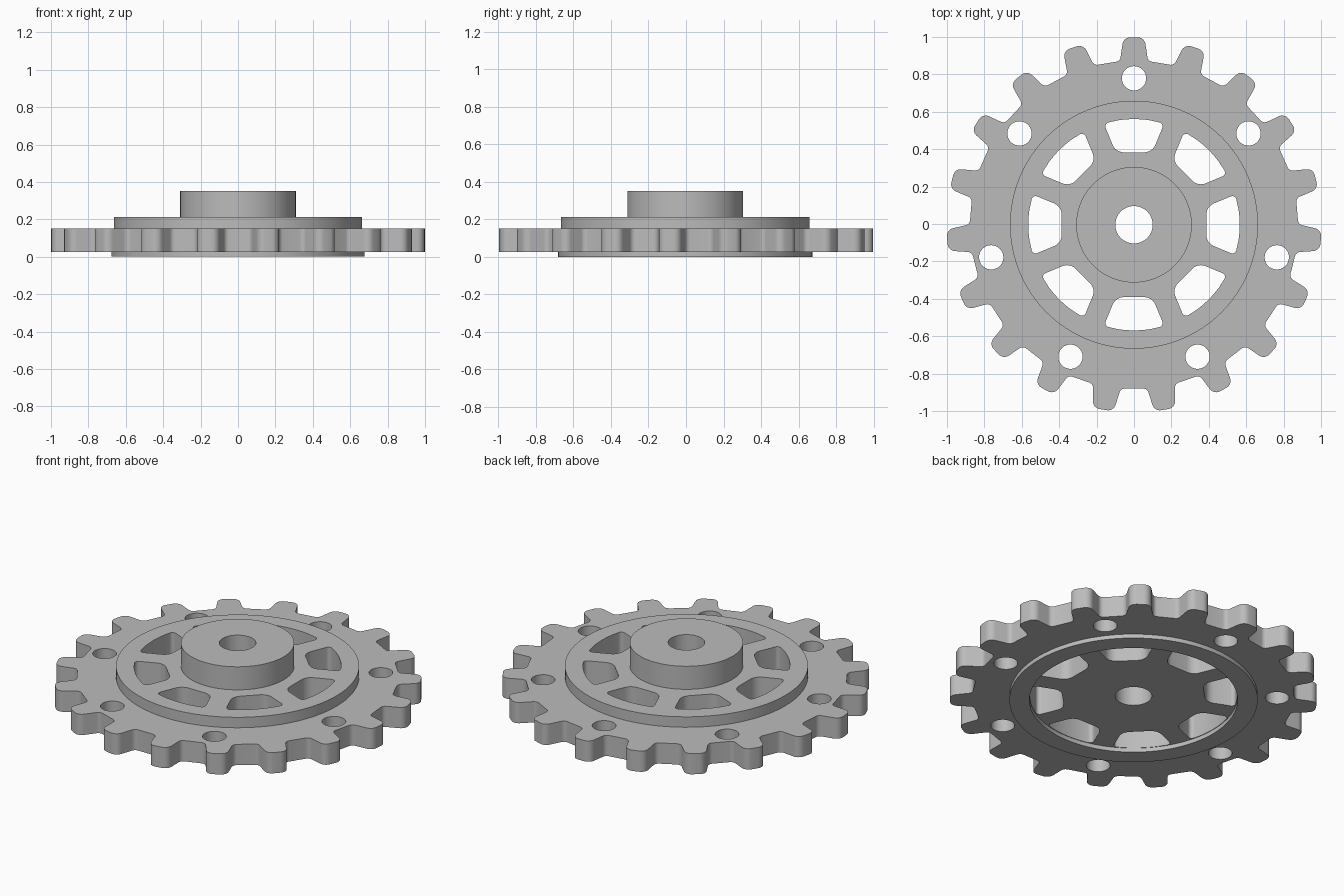
import bpy, bmesh
from math import sin, cos, pi, sqrt, tan
from mathutils import Vector, Matrix

if "Cube" in bpy.data.objects:
    bpy.data.objects.remove(bpy.data.objects["Cube"], do_unlink=True)

steel = bpy.data.materials.new("grey_steel")
steel.use_nodes = True
grey = (0.5, 0.5, 0.5, 1)
steel.diffuse_color = grey
steel.node_tree.nodes["Principled BSDF"].inputs["Base Color"].default_value = grey


def circle(radius, count=96, centre=(0, 0)):
    return [Vector((centre[0] + radius * cos(2 * pi * i / count),
                    centre[1] + radius * sin(2 * pi * i / count))) for i in range(count)]


def turned(points, angle):
    turn = Matrix.Rotation(angle, 2)
    return [turn @ p for p in points]


def filleted(corners, steps=6):
    """Round each (point, radius) corner of a closed outline."""
    out = []
    for i, (p, r) in enumerate(corners):
        if r == 0:
            out.append(p)
            continue
        a = (corners[i - 1][0] - p).normalized()
        b = (corners[(i + 1) % len(corners)][0] - p).normalized()
        half = a.angle(b) / 2
        centre = p + (a + b).normalized() * (r / sin(half))
        start = p + a * (r / tan(half)) - centre
        sweep = (pi - 2 * half) * (1 if a.cross(b) < 0 else -1)
        out += [centre + Matrix.Rotation(sweep * k / steps, 2) @ start
                for k in range(steps + 1)]
    return out


def part(name, walls, caps):
    """walls: (loops, z0, z1, outward); caps: (loops, z, facing)."""
    bm = bmesh.new()
    for loops, z0, z1, outward in walls:
        for loop in loops:
            low = [bm.verts.new((p.x, p.y, z0)) for p in loop]
            high = [bm.verts.new((p.x, p.y, z1)) for p in loop]
            for i in range(len(loop)):
                quad = [low[i - 1], low[i], high[i], high[i - 1]]
                bm.faces.new(quad if outward else quad[::-1])
    for loops, z, facing in caps:
        edges = []
        for loop in loops:
            ring = [bm.verts.new((p.x, p.y, z)) for p in loop]
            edges += [bm.edges.new((ring[i - 1], ring[i])) for i in range(len(ring))]
        made = bmesh.ops.triangle_fill(bm, edges=edges, use_beauty=True,
                                       normal=(0, 0, facing))["geom"]
        for f in made:
            if isinstance(f, bmesh.types.BMFace):
                f.normal_update()
                if f.normal.z * facing < 0:
                    f.normal_flip()
    bmesh.ops.remove_doubles(bm, verts=bm.verts, dist=0.0001)
    mesh = bpy.data.meshes.new(name)
    bm.to_mesh(mesh)
    bm.free()
    mesh.materials.append(steel)
    obj = bpy.data.objects.new(name, mesh)
    obj.location.y = -0.004
    bpy.context.collection.objects.link(obj)
    return obj


# Toothed outline: nineteen blunt, slightly tapered teeth
TEETH, TIP, ROOT = 19, 1.002, 0.875
tooth = [(Vector((ROOT, -0.075)), 0.03), (Vector((TIP, -0.056)), 0.042),
         (Vector((TIP, 0.056)), 0.042), (Vector((ROOT, 0.075)), 0.03)]
outline = []
for i in range(TEETH):
    turn = Matrix.Rotation(pi / 2 + 2 * pi * i / TEETH, 2)
    outline += [(turn @ p, r) for p, r in tooth]
teeth = filleted(outline)

# Seven bolt holes
bolts = [turned(circle(0.065, 32, (0.783, 0)), pi / 2 + 2 * pi * i / 7) for i in range(7)]

# Eight windows between straight spokes
SPOKE, INNER, OUTER, spread = 0.058, 0.387, 0.565, pi / 8
along = Vector((cos(spread), sin(spread)))
side = Vector((sin(spread), -cos(spread))) * SPOKE
inner = along * ((INNER - side.x) / along.x) + side
outer = along * sqrt(OUTER ** 2 - SPOKE ** 2) + side
reach = Vector((1, 0)).angle(outer)
arc = [(Vector((OUTER * cos(reach * k / 4), OUTER * sin(reach * k / 4))), 0)
       for k in range(-2, 3)]
flip = lambda p: Vector((p.x, -p.y))
window = filleted([(flip(inner), 0.065), (flip(outer), 0.022)] + arc
                  + [(outer, 0.022), (inner, 0.065)])
windows = [turned(window, i * pi / 4) for i in range(8)]

# Round steps
rim, hub, bore = circle(0.663), circle(0.309), circle(0.1, 48)
lip_out, lip_in = circle(0.677), circle(0.568)

# Heights
LIP, PLATE, WEB, TOP = 0.025, 0.15, 0.213, 0.352

parts = [
    part("toothed_plate",
         [([teeth], LIP, PLATE, True), (bolts, LIP, PLATE, False)],
         [([teeth, rim] + bolts, PLATE, 1), ([teeth, lip_out] + bolts, LIP, -1)]),
    part("spoked_web",
         [([rim], PLATE, WEB, True), (windows, LIP, WEB, False)],
         [([rim, hub] + windows, WEB, 1), ([lip_in, bore] + windows, LIP, -1)]),
    part("hub",
         [([hub], WEB, TOP, True), ([bore], LIP, TOP, False)],
         [([hub, bore], TOP, 1)]),
    part("bottom_lip",
         [([lip_out], 0, LIP, True), ([lip_in], 0, LIP, False)],
         [([lip_out, lip_in], 0, -1)]),
]

# Smooth round walls, crisp edges
bpy.ops.object.select_all(action='DESELECT')
for obj in parts:
    obj.select_set(True)
bpy.context.view_layer.objects.active = parts[0]
bpy.ops.object.shade_smooth_by_angle(angle=pi / 6)
